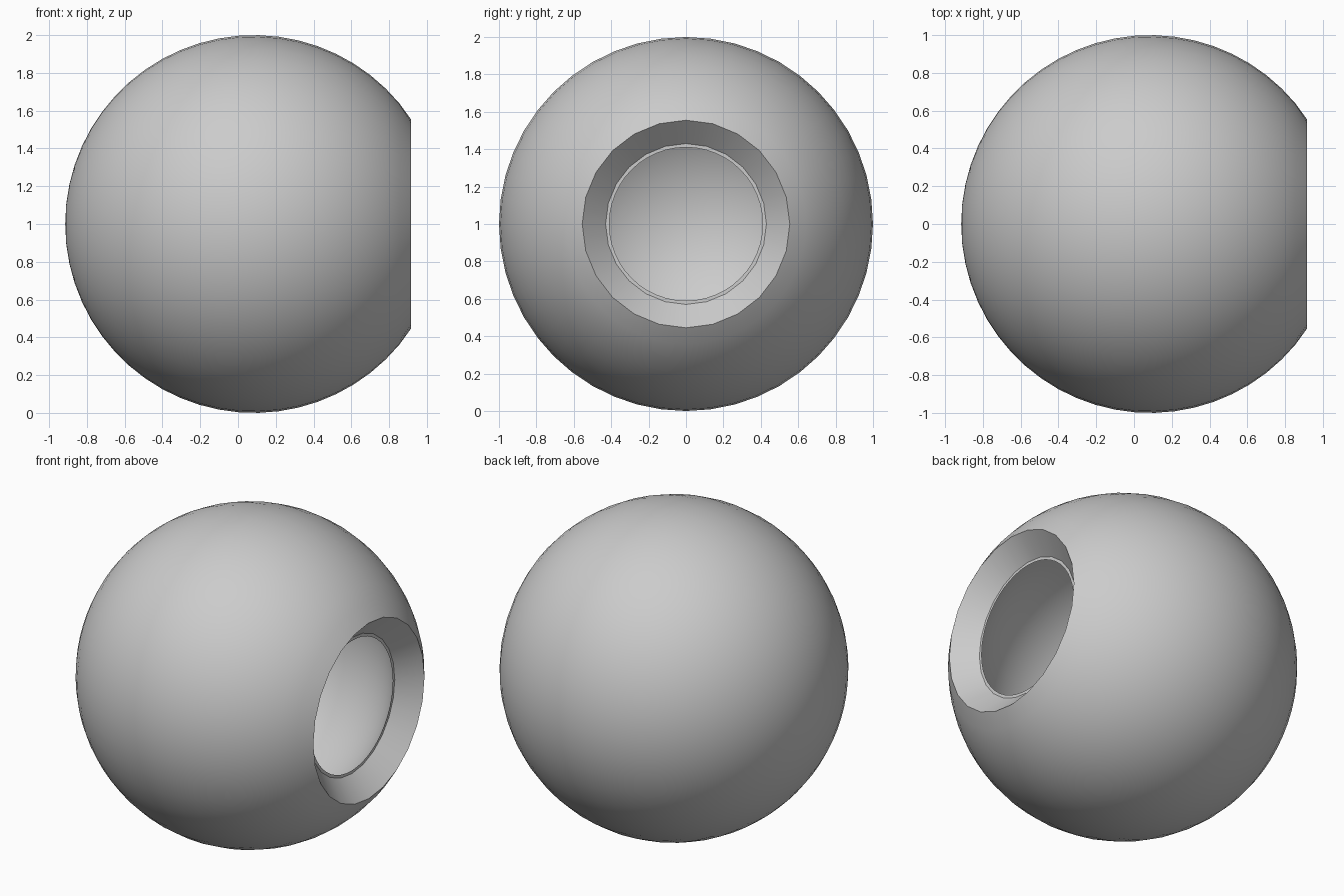
import bpy, bmesh
from math import sin, cos, pi, asin, radians

if "Cube" in bpy.data.objects:
    bpy.data.objects.remove(bpy.data.objects["Cube"])

CX, CZ = 0.085, 1.0      # ball centre
SEG, RINGS = 48, 24
RIM = (0.83, 0.555)      # rim of the opening: distance along x, radius
LEDGE = (0.71, 0.43)     # inner end of the bevelled mouth
R_IN = 0.82              # radius of the hollow


def arc(radius, mouth, n):
    """Meridian points from the mouth radius round to just before the far pole."""
    a0 = asin(mouth / radius)
    return [(radius * cos(a0 + (pi - a0) * i / n),
             radius * sin(a0 + (pi - a0) * i / n)) for i in range(n)]


def lathe(name, profile, faceted):
    """Spin (x, radius) points about the x axis; faceted rings become 24-sided."""
    bm = bmesh.new()
    rings = []
    for i, (x, r) in enumerate(profile):
        if r < 1e-6:
            rings.append([bm.verts.new((CX + x, 0, CZ))] * SEG)
            continue
        ring = []
        for k in range(SEG):
            a = 2 * pi * k / SEG
            rr = r * cos(2 * pi / SEG) if i in faceted and k % 2 else r
            ring.append(bm.verts.new((CX + x, rr * cos(a), CZ + rr * sin(a))))
        rings.append(ring)
    for a, b in zip(rings, rings[1:]):
        for k in range(SEG):
            j = (k + 1) % SEG
            bm.faces.new(list(dict.fromkeys((a[k], a[j], b[j], b[k]))))
    bmesh.ops.recalc_face_normals(bm, faces=bm.faces)
    me = bpy.data.meshes.new(name)
    bm.to_mesh(me)
    bm.free()
    ob = bpy.data.objects.new(name, me)
    bpy.context.collection.objects.link(ob)
    bpy.context.view_layer.objects.active = ob
    ob.select_set(True)
    bpy.ops.object.shade_smooth_by_angle(angle=radians(30))
    return ob


# Hollow ball: outer skin, bevelled mouth, narrow ledge, inner skin
outer = [(-1.0, 0)] + arc(1.0, RIM[1], RINGS)[:0:-1] + [RIM]
inner = [(LEDGE[0], 0.41)] + arc(R_IN, 0.41, RINGS)[1:] + [(-R_IN, 0)]
n = len(outer)
lathe("hollow_ball", outer + [LEDGE] + inner, {n - 1, n})
